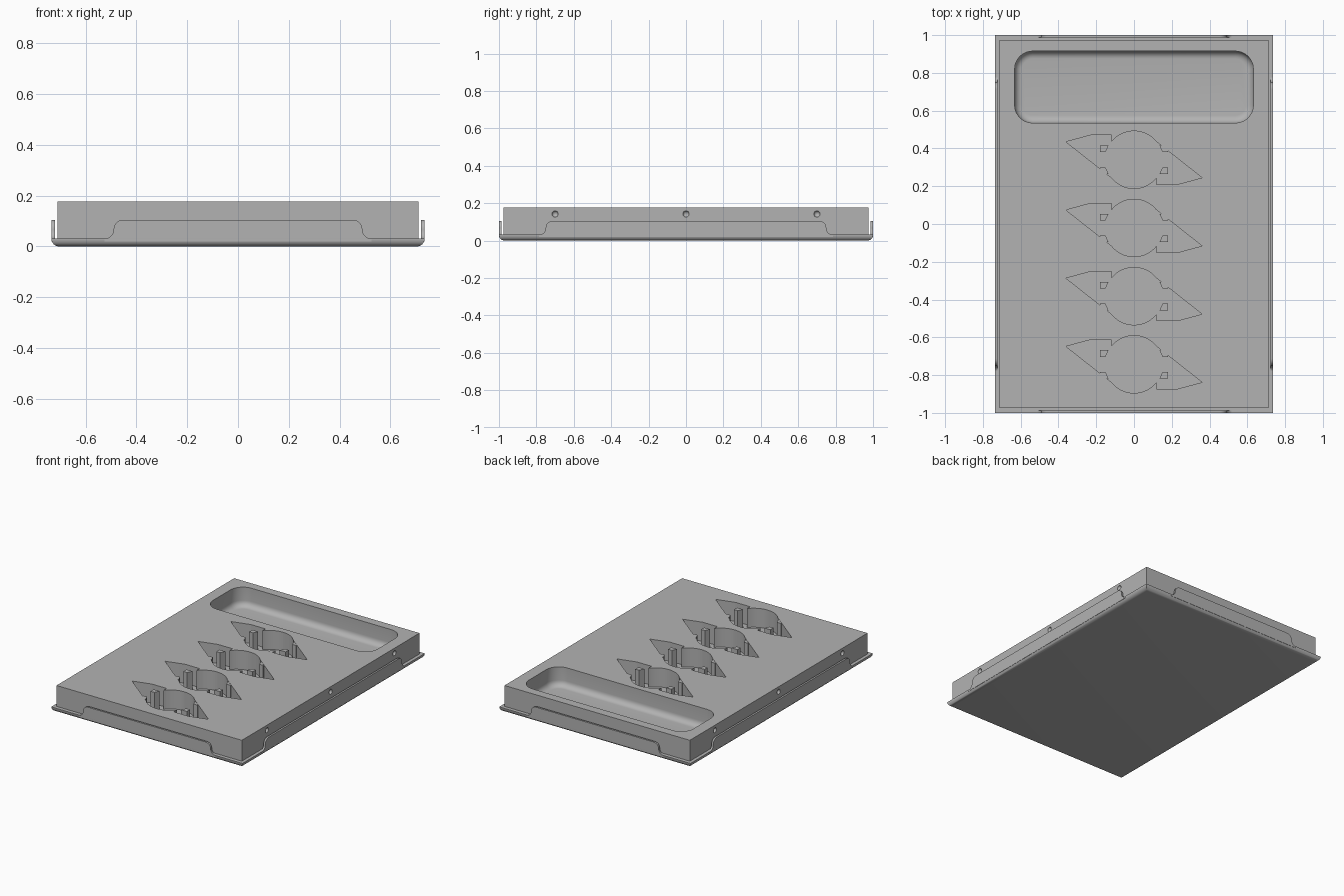
import bpy, bmesh, math
from mathutils import Matrix, Vector

old = bpy.data.objects.get("Cube")
if old:
    bpy.data.objects.remove(old, do_unlink=True)

grey = bpy.data.materials.new("plain_grey")
grey.use_nodes = True
colour = (0.45, 0.45, 0.45, 1)
grey.diffuse_color = colour
grey.node_tree.nodes["Principled BSDF"].inputs["Base Color"].default_value = colour

TOP = 0.177
BODY_X, BODY_Y = 0.712, 0.975
OUT_X, OUT_Y = 0.735, 1.0
FLOOR = 0.045


def finish(name, bm, smooth=True):
    bmesh.ops.recalc_face_normals(bm, faces=bm.faces)
    mesh = bpy.data.meshes.new(name)
    bm.to_mesh(mesh)
    bm.free()
    mesh.materials.append(grey)
    ob = bpy.data.objects.new(name, mesh)
    bpy.context.collection.objects.link(ob)
    if smooth:
        shade(ob)
    return ob


def shade(ob):
    bpy.ops.object.select_all(action='DESELECT')
    ob.select_set(True)
    bpy.context.view_layer.objects.active = ob
    bpy.ops.object.shade_smooth_by_angle(angle=math.radians(35))


def prism(outline, z0, z1):
    """Closed prism from a flat outline."""
    bm = bmesh.new()
    face = bm.faces.new([bm.verts.new((x, y, z0)) for x, y in outline])
    new = bmesh.ops.extrude_face_region(bm, geom=[face])["geom"]
    bmesh.ops.translate(bm, vec=(0, 0, z1 - z0),
                        verts=[g for g in new if isinstance(g, bmesh.types.BMVert)])
    return bm


def bevel_bottom(bm, z, radius, segments):
    edges = [e for e in bm.edges if all(abs(v.co.z - z) < 1e-5 for v in e.verts)]
    bmesh.ops.bevel(bm, geom=edges, offset=radius, segments=segments,
                    profile=0.5, affect='EDGES')


def arc(cx, cy, r, a0, a1, n):
    angles = [math.radians(a0 + (a1 - a0) * i / n) for i in range(n + 1)]
    return [(cx + r * math.cos(a), cy + r * math.sin(a)) for a in angles]


def rectangle(hx, hy):
    return [(-hx, -hy), (hx, -hy), (hx, hy), (-hx, hy)]


def carve(target, cutter):
    cutter.hide_render = True
    mod = target.modifiers.new("cut", 'BOOLEAN')
    mod.operation = 'DIFFERENCE'
    mod.solver = 'EXACT'
    mod.object = cutter
    bpy.context.view_layer.update()
    graph = bpy.context.evaluated_depsgraph_get()
    mesh = bpy.data.meshes.new_from_object(target.evaluated_get(graph))
    target.modifiers.clear()
    target.data = mesh
    bpy.data.objects.remove(cutter, do_unlink=True)


# Base pan with rounded underside edges
bm = prism(rectangle(OUT_X, OUT_Y), 0, 0.032)
bevel_bottom(bm, 0, 0.03, 6)
finish("base_pan", bm)

# Upright lips on the four sides, dropping away in an S-curve at each end


def lip(name, half, distance, turn):
    r = 0.037
    right = arc(half + r, 0.03 + r, r, 270, 180, 6)
    right += arc(half - r, 0.105 - r, r, 0, 90, 6)
    outline = [(half + r, 0.02)] + right
    outline += [(-x, z) for x, z in reversed(outline)]
    bm = prism(outline, 0, 0.013)
    stand = Matrix.Rotation(math.radians(90), 4, 'X')
    place = Matrix.Translation((0, -distance + 0.013, 0))
    bm.transform(Matrix.Rotation(math.radians(turn), 4, 'Z') @ place @ stand)
    finish(name, bm)


lip("front_lip", 0.49, OUT_Y, 0)
lip("left_lip", 0.75, OUT_X, 90)
lip("back_lip", 0.49, OUT_Y, 180)
lip("right_lip", 0.75, OUT_X, 270)

# Main block
body = finish("insert_block", prism(rectangle(BODY_X, BODY_Y), 0.02, TOP), False)

# Rounded storage tray cut near the back
hx, hy, r = 0.632, 0.19, 0.095
corners = [(1, 1, 0), (-1, 1, 90), (-1, -1, 180), (1, -1, 270)]
outline = []
for sx, sy, a in corners:
    outline += arc(sx * (hx - r), sy * (hy - r) + 0.725, r, a, a + 90, 8)
bm = prism(outline, FLOOR, TOP + 0.05)
bevel_bottom(bm, FLOOR, 0.04, 6)
carve(body, finish("tray_cutter", bm))

# Four round pockets with tapered wings, each with four posts
R, NECK = 0.152, 0.118
swing = math.degrees(math.acos(NECK / R))
half = arc(0, 0, R, swing, 180 - swing, 20)
half += [(-NECK, 0.13), (-0.23, 0.13), (-0.36, 0.095)]
pocket = half + [(-x, -y) for x, y in half]
pocket = [(x, y) for x, y in pocket]
post = [(0.135, 0.075), (0.18, 0.075), (0.18, 0.04), (0.151, 0.04)]
for i in range(4):
    cy = 0.34 - 0.361 * i
    bm = prism([(x, y + cy) for x, y in pocket], FLOOR, TOP + 0.05)
    carve(body, finish("pocket_cutter", bm, False))
    for sx in (-1, 1):
        for sy in (-1, 1):
            shape = [(sx * x, cy + sy * y) for x, y in post]
            finish(f"pocket_{i + 1}_post", prism(shape, FLOOR - 0.01, TOP - 0.002), False)

# Round dimples along both long sides
for side in (-1, 1):
    for y in (-0.7, 0, 0.7):
        bm = bmesh.new()
        bmesh.ops.create_uvsphere(bm, u_segments=20, v_segments=12, radius=0.017,
                                  matrix=Matrix.Translation((side * BODY_X, y, 0.142)))
        carve(body, finish("dimple_cutter", bm))
shade(body)
